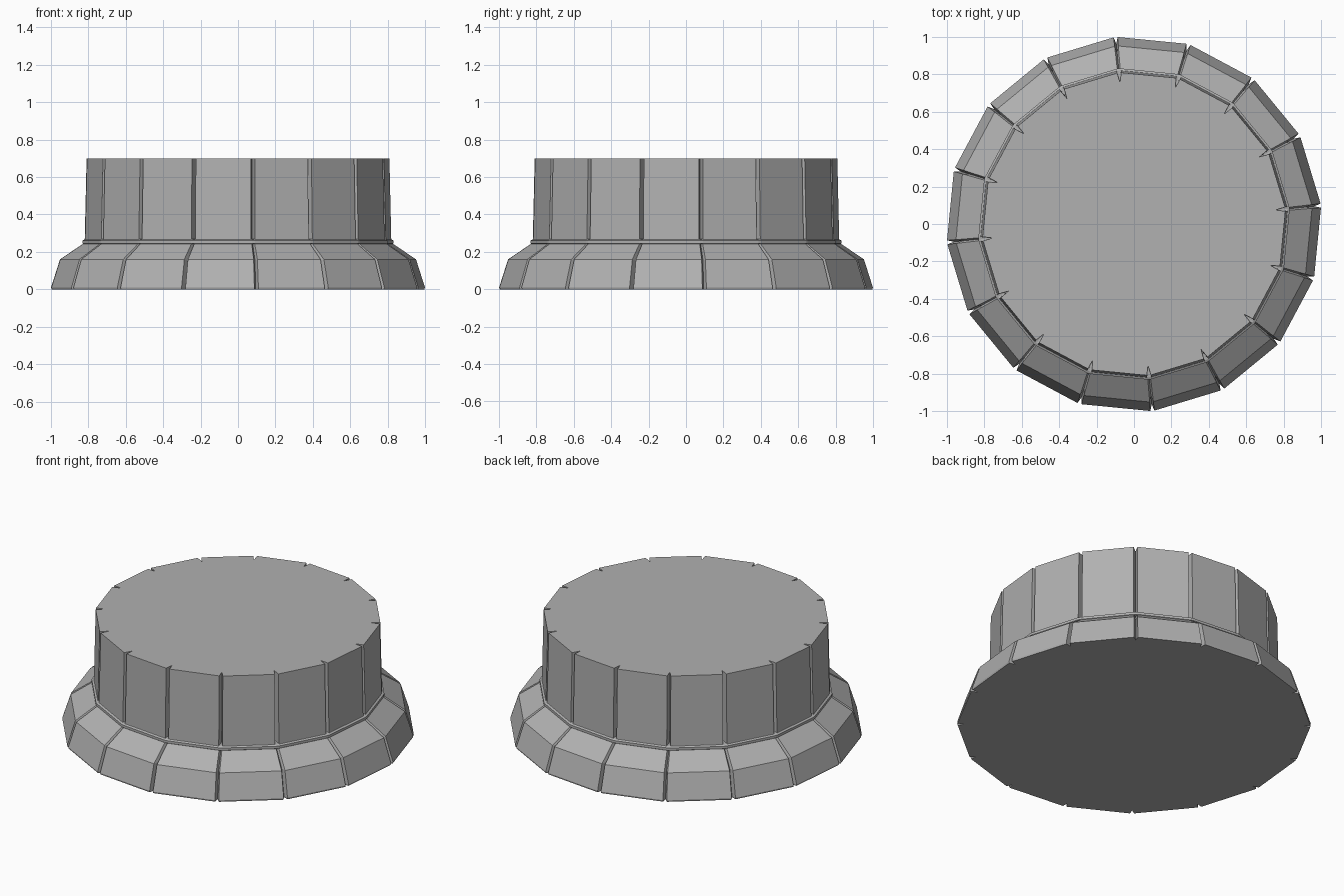
import bpy, bmesh
from math import sin, cos, pi

if "Cube" in bpy.data.objects:
    bpy.data.objects.remove(bpy.data.objects["Cube"])

SIDES = 16
OFFSET = pi / 32  # corner grooves sit a quarter step off the axis

# Profile: height, corner radius, groove half width, groove depth
PROFILE = [
    (0.000, 1.000, 0.011, 0.035),   # skirt foot
    (0.010, 1.003, 0.011, 0.035),
    (0.160, 0.955, 0.010, 0.035),   # skirt shoulder
    (0.243, 0.832, 0.008, 0.030),
    (0.245, 0.835, 0.008, 0.000),   # plain collar ring
    (0.260, 0.835, 0.008, 0.000),
    (0.266, 0.823, 0.010, 0.000),
    (0.268, 0.822, 0.011, 0.050),   # grooved grip
    (0.700, 0.812, 0.011, 0.052),
]


def section(bm, z, r, half, depth):
    """One polygon ring with a V notch at every corner."""
    ring = []
    for i in range(SIDES):
        a = OFFSET + i * 2 * pi / SIDES
        da = half / r
        for ang, rad in ((a - da, r), (a, r - depth), (a + da, r)):
            ring.append(bm.verts.new((rad * cos(ang), rad * sin(ang), z)))
    return ring


def loft(name, profile):
    bm = bmesh.new()
    rings = [section(bm, *row) for row in profile]
    n = SIDES * 3
    for lo, hi in zip(rings, rings[1:]):
        for i in range(n):
            j = (i + 1) % n
            bm.faces.new((lo[i], lo[j], hi[j], hi[i]))
    bm.faces.new(rings[0][::-1])
    bm.faces.new(rings[-1])
    bmesh.ops.recalc_face_normals(bm, faces=bm.faces)
    mesh = bpy.data.meshes.new(name)
    bm.to_mesh(mesh)
    bm.free()
    obj = bpy.data.objects.new(name, mesh)
    bpy.context.collection.objects.link(obj)
    return obj


# Faceted control knob: skirt, collar and grip in one closed body
knob = loft("control_knob", PROFILE)

# Dark grey finish
grey = bpy.data.materials.new("dark_grey")
grey.diffuse_color = (0.44, 0.44, 0.44, 1)
grey.use_nodes = True
grey.node_tree.nodes["Principled BSDF"].inputs["Base Color"].default_value = grey.diffuse_color
knob.data.materials.append(grey)
